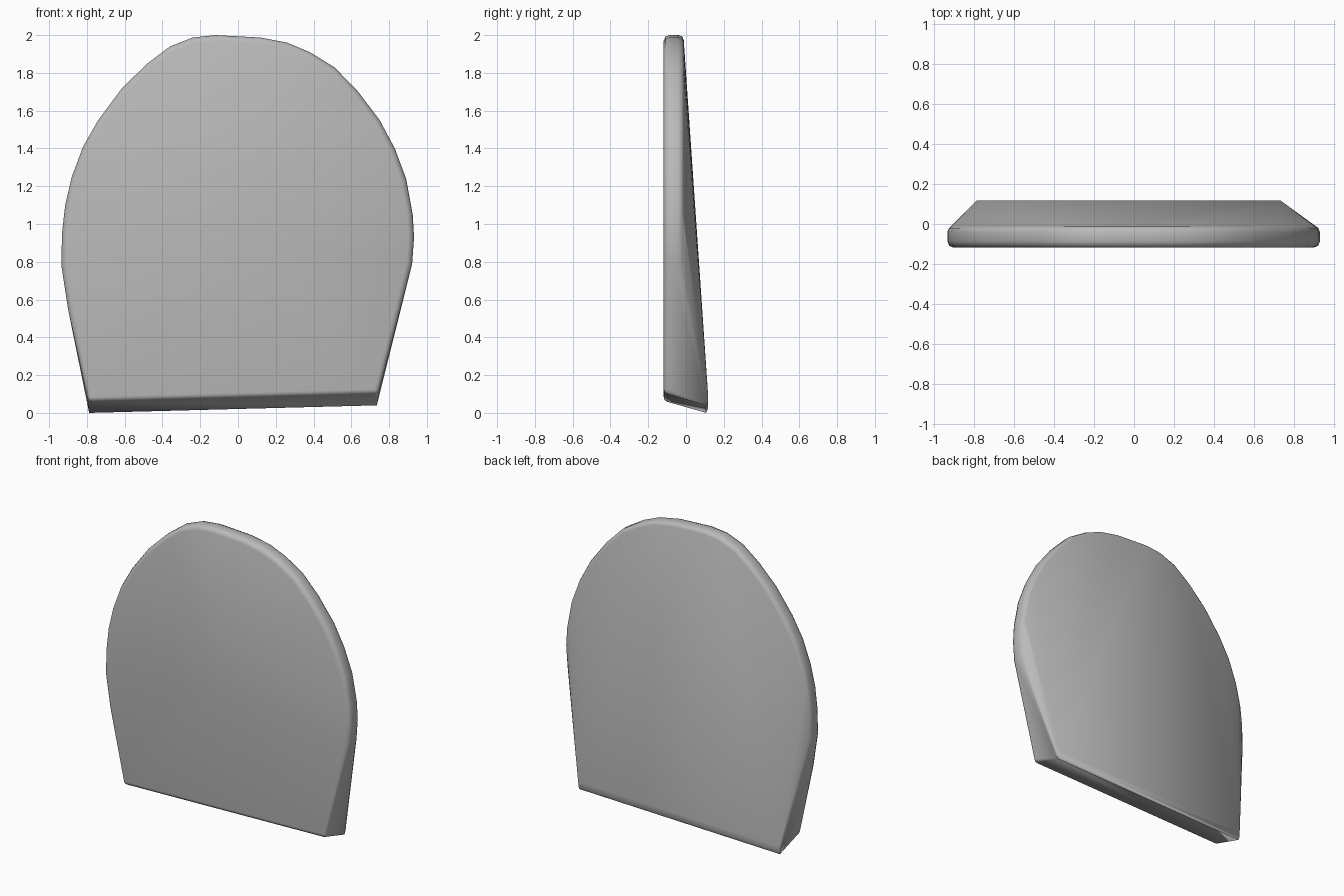
import bpy, bmesh, math
from mathutils import Matrix, Vector

if "Cube" in bpy.data.objects:
    bpy.data.objects.remove(bpy.data.objects["Cube"], do_unlink=True)

# Arched outline (x, z), from the lower left round to the lower right
OUTLINE = [(-.9, .55), (-.935, .78), (-.932, .95), (-.915, 1.1), (-.88, 1.25),
           (-.82, 1.41), (-.74, 1.55), (-.615, 1.718), (-.48, 1.85), (-.36, 1.94),
           (-.24, 1.987), (-.12, 2), (.12, 1.987), (.26, 1.96), (.38, 1.91),
           (.51, 1.83), (.63, 1.708), (.75, 1.55), (.83, 1.4), (.89, 1.24),
           (.925, 1.05), (.932, .93), (.922, .79)]

# Rounded rim section: (inset, y) from the front face to the back face
RIM = [(.03, -.118), (.009, -.109), (0, -.088), (0, -.04), (.008, -.02), (.025, -.012)]

# Rounded front foot corners, and the back foot edge (x, z) with its section (y, drop)
FRONT_CORNERS = [(-.77, -.09, .085), (.722, -.09, .125)]
RADIUS = .028
BACK_CORNERS = [(-.788, .055), (.735, .095)]
BACK_EDGE = [(.117, 0), (.116, .035), (.106, .055)]

bm = bmesh.new()
centre = Vector((0, .95))
for point in OUTLINE:
    p = Vector(point)
    inward = (centre - p).normalized()
    for inset, y in RIM:
        q = p + inward * inset
        bm.verts.new((q.x, y, q.y))

for corner in FRONT_CORNERS:
    turn = Matrix.Translation(corner) @ Matrix.Rotation(math.pi / 2, 4, 'X')
    bmesh.ops.create_uvsphere(bm, u_segments=12, v_segments=8, radius=RADIUS, matrix=turn)

for x, z in BACK_CORNERS:
    for y, drop in BACK_EDGE:
        bm.verts.new((x, y, z - drop))

# Stretch one skin over the rim and the foot corners
bmesh.ops.delete(bm, geom=list(bm.edges), context='EDGES_FACES')
bmesh.ops.convex_hull(bm, input=list(bm.verts))
loose = [v for v in bm.verts if not v.link_faces]
bmesh.ops.delete(bm, geom=loose, context='VERTS')

# Merge the flat front into one face, then fan it from its centre
bmesh.ops.dissolve_limit(bm, angle_limit=math.radians(.1),
                         verts=list(bm.verts), edges=list(bm.edges))
large = [f for f in bm.faces if len(f.verts) > 10]
bmesh.ops.poke(bm, faces=large)
bmesh.ops.recalc_face_normals(bm, faces=list(bm.faces))

mesh = bpy.data.meshes.new("arched_panel")
bm.to_mesh(mesh)
bm.free()
panel = bpy.data.objects.new("arched_panel", mesh)
bpy.context.collection.objects.link(panel)

# Plain grey surface
grey = bpy.data.materials.new("plain_grey")
grey.use_nodes = True
colour = (.49, .49, .49, 1)
grey.diffuse_color = colour
grey.node_tree.nodes["Principled BSDF"].inputs["Base Color"].default_value = colour
mesh.materials.append(grey)

bpy.ops.object.select_all(action='DESELECT')
panel.select_set(True)
bpy.context.view_layer.objects.active = panel
bpy.ops.object.shade_smooth_by_angle(angle=math.radians(60))
